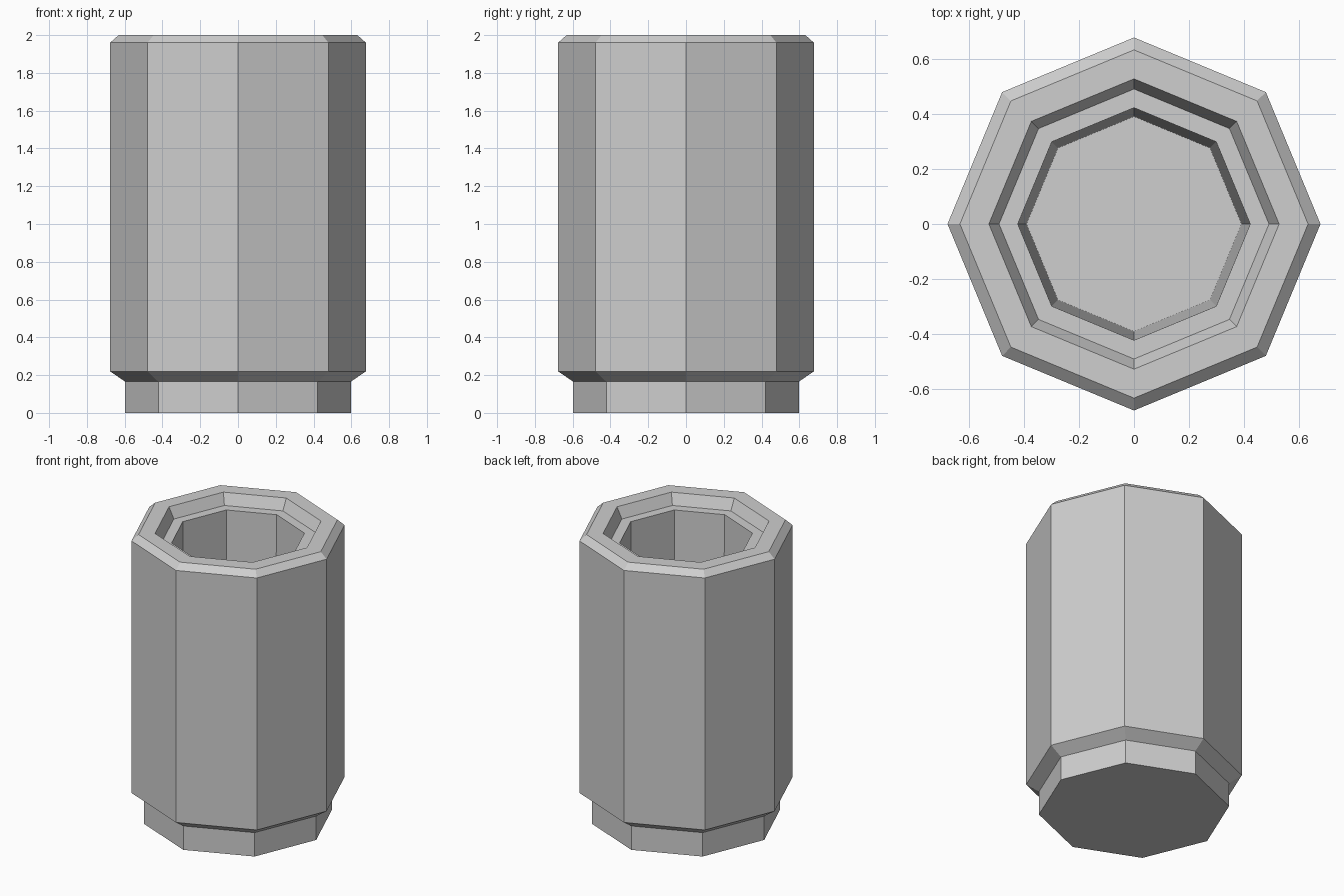
import bpy
import bmesh
from math import cos, sin, tau

if "Cube" in bpy.data.objects:
    bpy.data.objects.remove(bpy.data.objects["Cube"])

SIDES = 8

# Single plain grey
grey = bpy.data.materials.new("light grey")
grey.use_nodes = True
colour = (0.62, 0.62, 0.62, 1)
grey.diffuse_color = colour
grey.node_tree.nodes["Principled BSDF"].inputs["Base Color"].default_value = colour


def turned(name, profile, material):
    """Sweep a (radius, height) profile around z and cap both ends."""
    bm = bmesh.new()
    rings = []
    for r, z in profile:
        rings.append([bm.verts.new((r * cos(tau * i / SIDES), r * sin(tau * i / SIDES), z))
                      for i in range(SIDES)])
    for low, high in zip(rings, rings[1:]):
        for i in range(SIDES):
            j = (i + 1) % SIDES
            bm.faces.new((low[i], low[j], high[j], high[i]))
    bm.faces.new(rings[0][::-1])
    bm.faces.new(rings[-1])
    bmesh.ops.recalc_face_normals(bm, faces=bm.faces)
    mesh = bpy.data.meshes.new(name)
    bm.to_mesh(mesh)
    bm.free()
    mesh.materials.append(material)
    obj = bpy.data.objects.new(name, mesh)
    bpy.context.collection.objects.link(obj)
    return obj


outside = [(0.597, 0), (0.597, 0.165),      # narrow foot
           (0.677, 0.22), (0.677, 1.96),    # main wall
           (0.632, 2.0)]                    # bevelled rim
inside = [(0.527, 2.0), (0.49, 1.925),      # sloped mouth
          (0.422, 1.925), (0.39, 0.15)]     # ledge and tapered bore

turned("octagonal_cup", outside + inside, grey)
